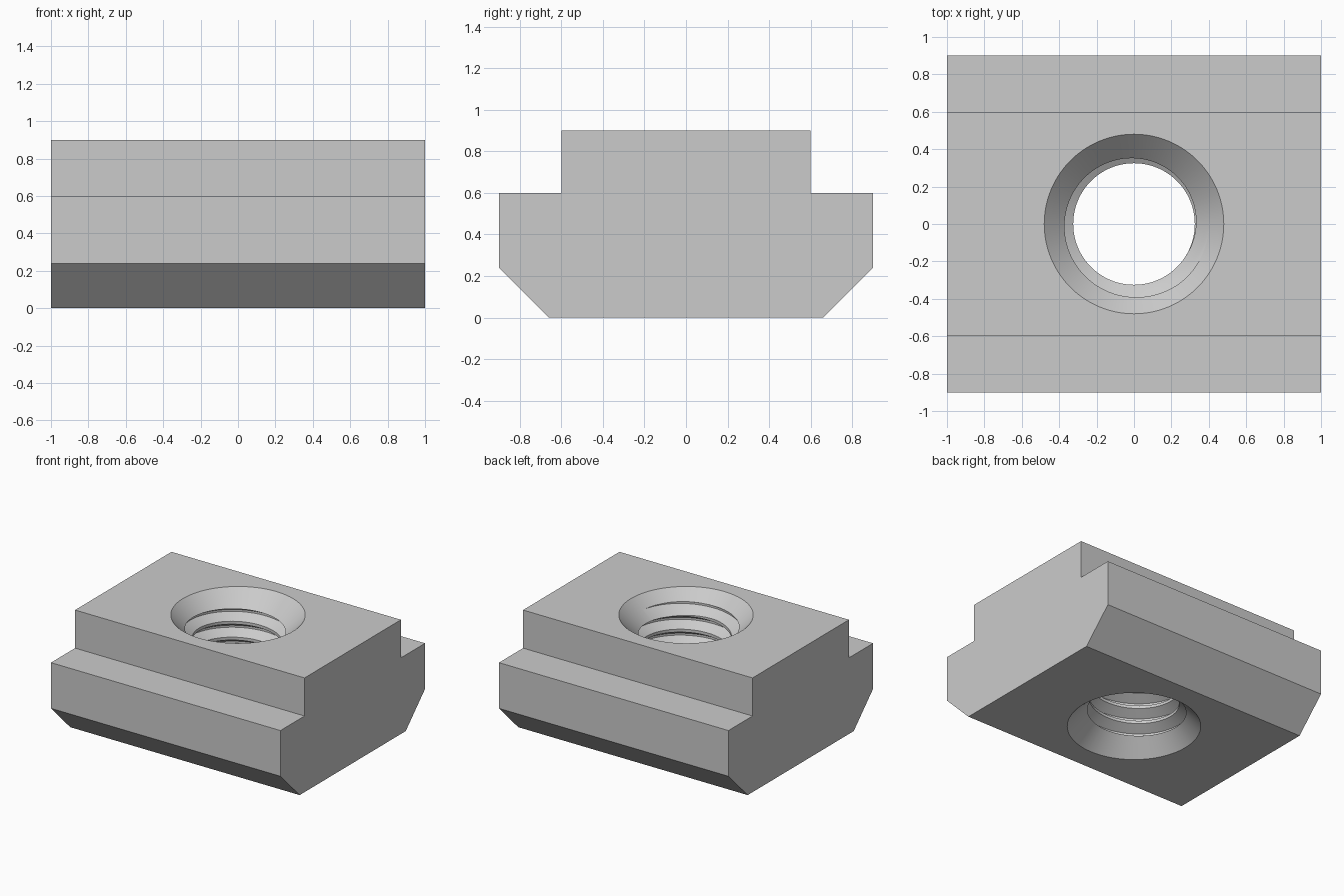
import bpy, bmesh, math

cube = bpy.data.objects.get("Cube")
if cube:
    bpy.data.objects.remove(cube)

HEIGHT, LENGTH = 0.9, 2.0
MINOR, MAJOR, PITCH = 0.325, 0.40, 0.125
RIM = 0.48            # countersink radius at the faces
STEPS = 96            # segments per turn

steel = bpy.data.materials.new("Grey steel")
steel.use_nodes = True
steel.diffuse_color = (0.6, 0.6, 0.6, 1)
steel.node_tree.nodes["Principled BSDF"].inputs["Base Color"].default_value = steel.diffuse_color


def loft(name, rings, close=False):
    """Skin a list of equal-length closed rings, capping or closing the ends."""
    bm = bmesh.new()
    loops = [[bm.verts.new(p) for p in ring] for ring in rings]
    for a, b in zip(loops, loops[1:] + loops[:1] if close else loops[1:]):
        n = len(a)
        for i in range(n):
            bm.faces.new((a[i], a[(i + 1) % n], b[(i + 1) % n], b[i]))
    if not close:
        bm.faces.new(loops[0])
        bm.faces.new(loops[-1])
    bmesh.ops.recalc_face_normals(bm, faces=bm.faces[:])
    mesh = bpy.data.meshes.new(name)
    bm.to_mesh(mesh)
    bm.free()
    mesh.materials.append(steel)
    obj = bpy.data.objects.new(name, mesh)
    bpy.context.collection.objects.link(obj)
    return obj


def polar(r, angle, z):
    return (r * math.cos(angle), r * math.sin(angle), z)


# Body: stepped T profile with chamfered lower edges, extruded along x
half = [(0.66, 0), (0.9, 0.24), (0.9, 0.6), (0.6, 0.6), (0.6, HEIGHT)]
profile = half + [(-y, z) for y, z in reversed(half)]
body = loft("slot_nut_body", [[(x, y, z) for y, z in profile]
                              for x in (-LENGTH / 2, LENGTH / 2)])

# Bore cutter: cylinder with a 45 degree countersink at both ends
over = 0.05
depth = RIM - MINOR
spindle = [(RIM + over, -over), (MINOR, depth),
           (MINOR, HEIGHT - depth), (RIM + over, HEIGHT + over)]
bore = loft("bore_cutter", [[polar(r, math.tau * i / STEPS, z) for i in range(STEPS)]
                            for r, z in spindle])

# Thread cutter: right-handed helical groove with a truncated V section
root, inner = PITCH / 16, MINOR - 0.015
mouth = root + (MAJOR - inner) * math.tan(math.radians(30))
section = [(MAJOR, root), (inner, mouth), (0.27, mouth),
           (0.27, -mouth), (inner, -mouth), (MAJOR, -root)]
top_z, top_angle = 0.812, math.radians(-51)   # where the groove runs out at the top
rings = []
for i in range(-STEPS // 2, int(STEPS * 6.6)):
    turn = -i / STEPS
    angle = top_angle + math.tau * turn
    rings.append([polar(r, angle, top_z + PITCH * turn + dz) for r, dz in section])
thread = loft("thread_cutter", rings)

# Cut the bore, then the thread
bpy.context.view_layer.objects.active = body
for cutter in (bore, thread):
    cutter.hide_render = True
    cut = body.modifiers.new(cutter.name, "BOOLEAN")
    cut.operation, cut.solver, cut.object = "DIFFERENCE", "EXACT", cutter
    bpy.ops.object.modifier_apply(modifier=cut.name)
    bpy.data.objects.remove(cutter)

# One colour, smooth bore with sharp edges
body.data.materials.clear()
body.data.materials.append(steel)
for face in body.data.polygons:
    face.material_index = 0
bpy.ops.object.select_all(action="DESELECT")
body.select_set(True)
bpy.ops.object.shade_smooth_by_angle(angle=math.radians(25))
